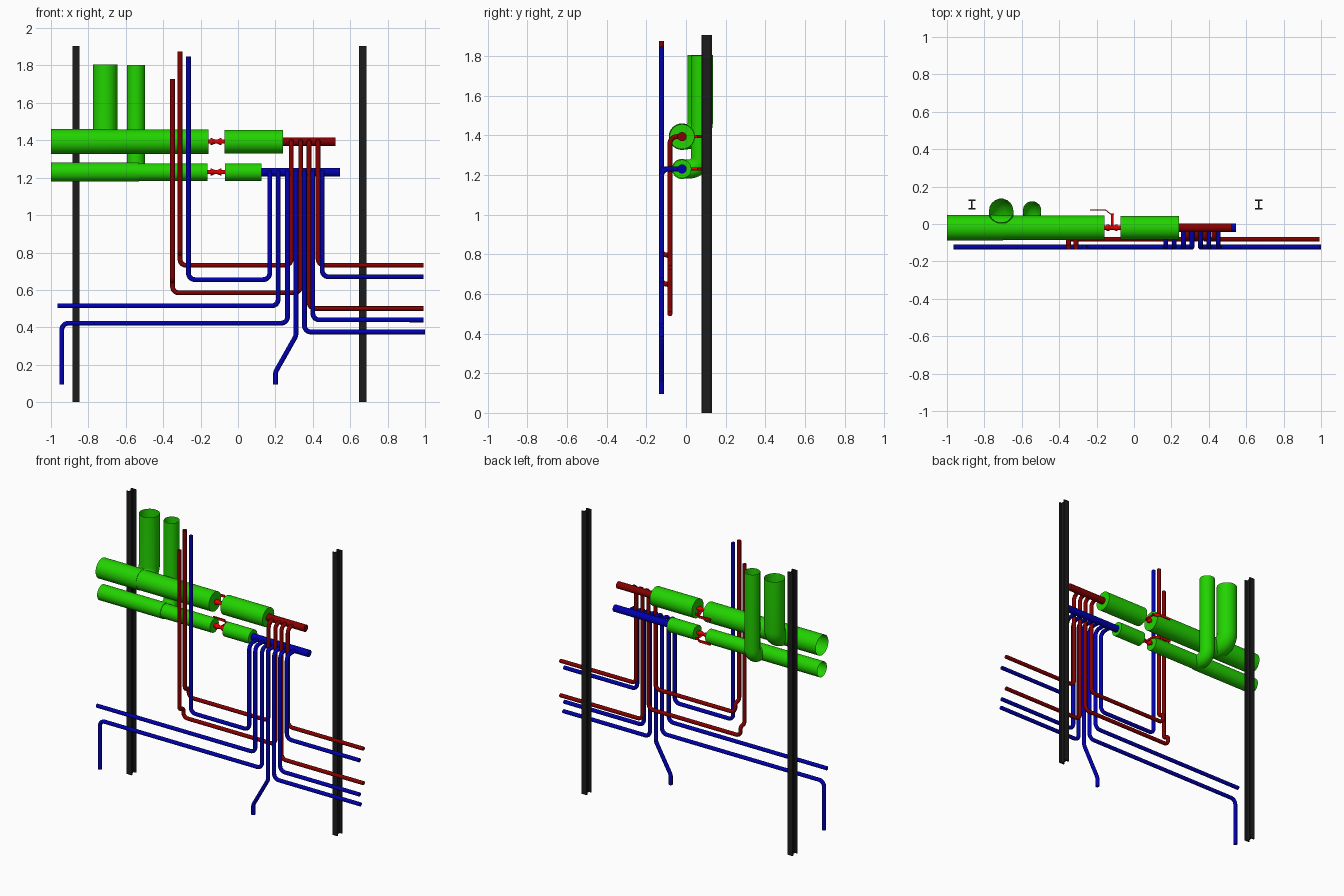
import bpy, bmesh, math
from mathutils import Vector, Matrix, geometry

if "Cube" in bpy.data.objects:
    bpy.data.objects.remove(bpy.data.objects["Cube"])


def material(name, rgb):
    m = bpy.data.materials.new(name)
    m.use_nodes = True
    m.diffuse_color = (*rgb, 1)
    m.node_tree.nodes["Principled BSDF"].inputs["Base Color"].default_value = (*rgb, 1)
    return m


GREEN = material("insulation green", (0.016, 0.65, 0))
DARK_RED = material("hot pipe dark red", (0.235, 0, 0))
BLUE = material("cold pipe blue", (0, 0, 0.43))
BLACK = material("steel black", (0.012, 0.012, 0.012))
RED = material("valve red", (0.8, 0, 0))

Y_AXIS = -0.02      # depth of the horizontal ducts
Y_FRONT = -0.123    # front layer of pipes
Y_HOT = -0.081      # layer of hot pipes
Z_HOT, Z_COLD = 1.393, 1.23


def finish(name, bm, mat, smooth=True):
    me = bpy.data.meshes.new(name)
    bmesh.ops.recalc_face_normals(bm, faces=bm.faces)
    bm.to_mesh(me)
    bm.free()
    me.materials.append(mat)
    ob = bpy.data.objects.new(name, me)
    bpy.context.collection.objects.link(ob)
    if smooth:
        select(ob)
        bpy.ops.object.shade_smooth_by_angle(angle=math.radians(35))


def select(ob):
    bpy.ops.object.select_all(action="DESELECT")
    ob.select_set(True)
    bpy.context.view_layer.objects.active = ob


def rod(name, start, end, r, mat, r2=None, open_start=False, sides=32):
    """Straight round bar between two points; the start may be left open."""
    a, b = Vector(start), Vector(end)
    bm = bmesh.new()
    turn = (b - a).to_track_quat("Z", "Y").to_matrix().to_4x4()
    bmesh.ops.create_cone(bm, cap_ends=True, segments=sides, radius1=r,
                          radius2=r2 or r, depth=(b - a).length,
                          matrix=Matrix.Translation((a + b) / 2) @ turn)
    if open_start:
        caps = [f for f in bm.faces if (f.calc_center_median() - a).length < 0.001]
        bmesh.ops.delete(bm, geom=caps, context="FACES_ONLY")
    finish(name, bm, mat)


def pipe(name, path, r, mat, bend=0.035, caps=True, res=3):
    """Round tube along a path with rounded corners."""
    pts = [Vector(p) for p in path]
    out = [pts[0]]
    for i in range(1, len(pts) - 1):
        p, to_a, to_b = pts[i], pts[i - 1] - pts[i], pts[i + 1] - pts[i]
        la = to_a.length * (1 if i == 1 else 0.5)
        lb = to_b.length * (1 if i == len(pts) - 2 else 0.5)
        d = min(bend, la * 0.99, lb * 0.99)
        a, b = p + to_a.normalized() * d, p + to_b.normalized() * d
        out += geometry.interpolate_bezier(a, a.lerp(p, 0.55), b.lerp(p, 0.55), b, 8)
    out.append(pts[-1])
    cu = bpy.data.curves.new(name, "CURVE")
    cu.dimensions = "3D"
    cu.bevel_depth, cu.bevel_resolution, cu.use_fill_caps = r, res, caps
    sp = cu.splines.new("POLY")
    sp.points.add(len(out) - 1)
    for q, v in zip(sp.points, out):
        q.co = (*v, 1)
    cu.materials.append(mat)
    ob = bpy.data.objects.new(name, cu)
    bpy.context.collection.objects.link(ob)
    select(ob)
    bpy.ops.object.convert(target="MESH")
    bpy.ops.object.shade_smooth_by_angle(angle=math.radians(50))


def extrude(name, outline, offset, mat):
    bm = bmesh.new()
    face = bm.faces.new([bm.verts.new(p) for p in outline])
    ext = bmesh.ops.extrude_face_region(bm, geom=[face], use_keep_orig=True)
    moved = [g for g in ext["geom"] if isinstance(g, bmesh.types.BMVert)]
    bmesh.ops.translate(bm, verts=moved, vec=offset)
    finish(name, bm, mat, smooth=False)


# Steel I-section columns
W, D, T, YC = 0.019, 0.027, 0.004, 0.105
half = [(W, -D), (W, -D + 2 * T), (T, -D + 2 * T), (T, D - 2 * T), (W, D - 2 * T), (W, D)]
section = half + [(-x, y) for x, y in reversed(half)]
for side, xc in (("right", -0.867), ("left", 0.667)):
    extrude(side + "_column", [(xc + x, YC + y, 0) for x, y in section], (0, 0, 1.905), BLACK)

# Horizontal insulated ducts: wide outer sleeve, inner sleeve, end sleeve
for label, z, sleeves in (
        ("hot", Z_HOT, ((-1, -0.7, 0.067), (-0.7, -0.157, 0.065), (-0.073, 0.24, 0.063))),
        ("cold", Z_COLD, ((-1, -0.53, 0.051), (-0.53, -0.162, 0.047), (-0.07, 0.125, 0.047)))):
    for i, (x0, x1, r) in enumerate(sleeves):
        rod(f"{label}_duct_sleeve_{i + 1}", (x0, Y_AXIS, z), (x1, Y_AXIS, z), r, GREEN,
            open_start=(i == 0))

# Risers that bend into the ducts, open at the top
pipe("hot_riser", [(-0.71, 0.071, 1.805), (-0.71, 0.071, Z_HOT), (-0.71, Y_AXIS, Z_HOT)],
     0.065, GREEN, bend=0.068, caps=False, res=7)
pipe("cold_riser", [(-0.545, 0.073, 1.803), (-0.545, 0.073, Z_COLD), (-0.545, Y_AXIS, Z_COLD)],
     0.049, GREEN, bend=0.055, caps=False, res=7)

# Manifolds
rod("hot_manifold", (0.235, Y_AXIS, Z_HOT), (0.52, Y_AXIS, Z_HOT), 0.023, DARK_RED)
rod("cold_manifold", (0.12, Y_AXIS, Z_COLD), (0.545, Y_AXIS, Z_COLD), 0.023, BLUE)

# Bow-tie valves with a stem and cranked lever at the back
XV = -0.117
for label, z in (("hot", Z_HOT), ("cold", Z_COLD)):
    rod(label + "_valve_body", (-0.17, Y_AXIS, z), (-0.065, Y_AXIS, z), 0.011, RED, sides=16)
    for s, side in ((-1, "right"), (1, "left")):
        rod(f"{label}_valve_cone_{side}", (XV + s * 0.004, Y_AXIS, z),
            (XV + s * 0.022, Y_AXIS, z), 0.01, RED, r2=0.018, sides=16)
        rod(f"{label}_valve_collar_{side}", (XV + s * 0.022, Y_AXIS, z),
            (XV + s * 0.03, Y_AXIS, z), 0.018, RED, sides=16)
    rod(label + "_valve_stem", (XV, Y_AXIS, z), (XV, 0.055, z), 0.007, RED, sides=12)
    lever = [(XV + 0.01, 0.05), (XV - 0.008, 0.05), (XV - 0.035, 0.071), (-0.235, 0.071)]
    outline = lever + [(x, y + 0.007) for x, y in reversed(lever)]
    extrude(label + "_valve_lever", [(x, y, z - 0.008) for x, y in outline], (0, 0, 0.016), RED)

# Hot pipes: out of the manifold, down, then along to the wall or to a vertical run
R = 0.0128
for i, (x, z, x_end) in enumerate(((0.428, 0.732, 0.993), (0.38, 0.5, 0.993))):
    pipe(f"hot_side_pipe_{i + 1}", [(x, Y_AXIS, Z_HOT), (x, Y_HOT, Z_HOT), (x, Y_HOT, z),
                                    (x_end, Y_HOT, z)], R, DARK_RED)
for i, (x, z, x_up, top) in enumerate(((0.285, 0.732, -0.31, 1.875), (0.335, 0.585, -0.35, 1.727))):
    zj = z + 0.065
    pipe(f"hot_loop_pipe_{i + 1}", [(x, Y_AXIS, Z_HOT), (x, Y_HOT, Z_HOT), (x, Y_HOT, z),
                                    (x_up, Y_HOT, z), (x_up, Y_HOT, zj), (x_up, Y_FRONT, zj),
                                    (x_up, Y_FRONT, top)], R, DARK_RED)

# Cold pipes: drop point on the manifold, then the rest of the route as (x, z)
cold_routes = {
    "cold_loop_pipe": (0.17, [(0.17, 0.655), (-0.265, 0.655), (-0.265, 1.848)]),
    "cold_long_pipe": (0.215, [(0.215, 0.515), (-0.965, 0.515)]),
    "cold_drop_pipe": (0.265, [(0.265, 0.422), (-0.942, 0.422), (-0.942, 0.095)]),
    "cold_slant_pipe": (0.31, [(0.31, 0.355), (0.2, 0.16), (0.2, 0.095)]),
    "cold_side_pipe_1": (0.355, [(0.355, 0.375), (1.0, 0.375)]),
    "cold_side_pipe_2": (0.4, [(0.4, 0.44), (0.993, 0.44)]),
    "cold_side_pipe_3": (0.45, [(0.45, 0.67), (0.993, 0.67)]),
}
for name, (x, route) in cold_routes.items():
    pipe(name, [(x, Y_AXIS, Z_COLD), (x, Y_FRONT, Z_COLD)] + [(a, Y_FRONT, b) for a, b in route],
         R, BLUE, bend=0.012 if "slant" in name else 0.035)
